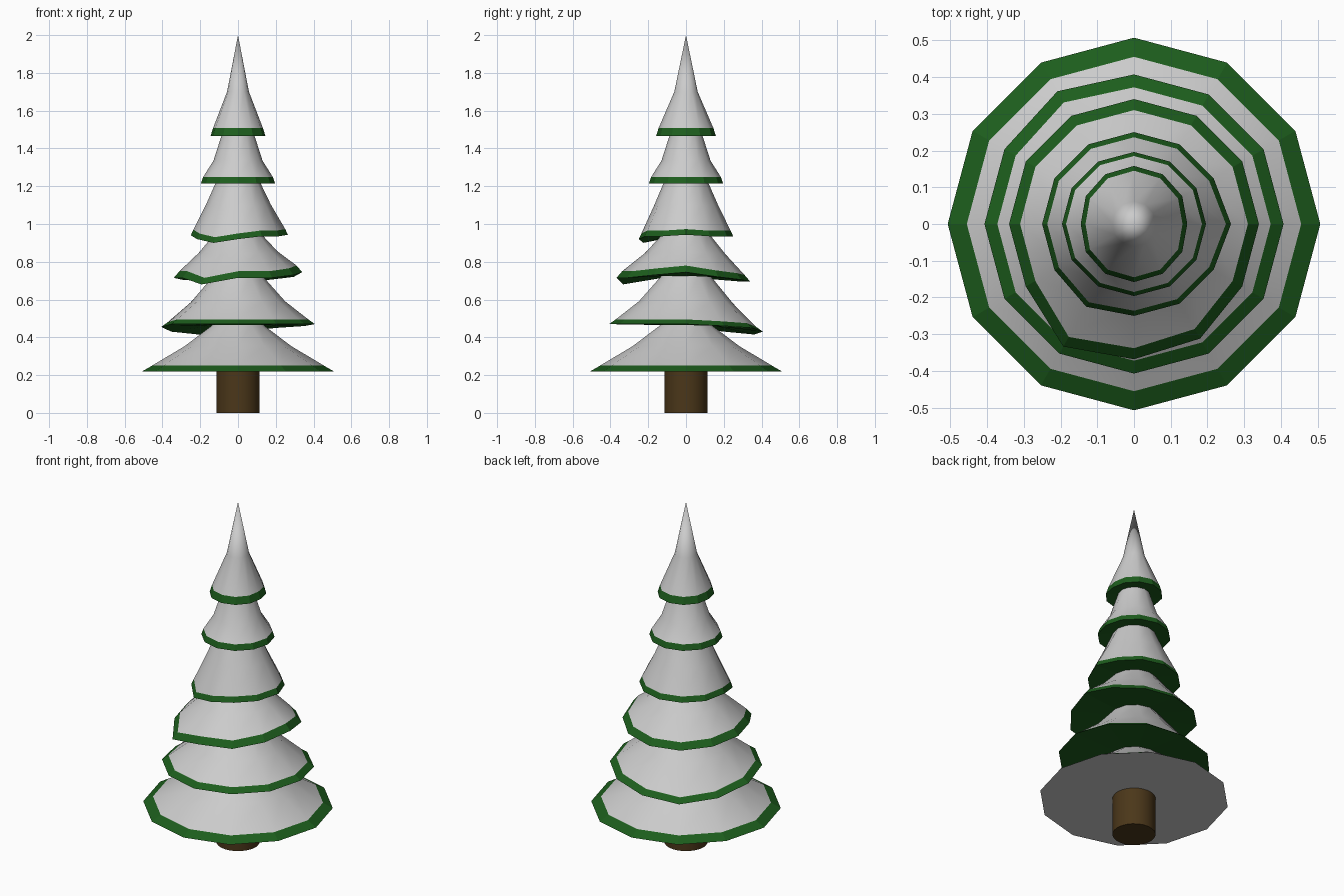
import bpy, bmesh, math

if "Cube" in bpy.data.objects:
    bpy.data.objects.remove(bpy.data.objects["Cube"])

SIDES = 12


def material(name, rgb):
    m = bpy.data.materials.new(name)
    m.diffuse_color = (*rgb, 1)
    m.use_nodes = True
    m.node_tree.nodes["Principled BSDF"].inputs["Base Color"].default_value = m.diffuse_color
    return m


GREEN = material("needle_green", (0.012, 0.11, 0.012))
BROWN = material("bark_brown", (0.07, 0.038, 0.01))


def ring(r, z, weight=0.0, bends={}):
    """Twelve-sided ring; bends maps a corner to (lift, extra radius)."""
    pts = []
    for i in range(SIDES):
        dz, dr = bends.get(i, (0, 0))
        a = math.tau * i / SIDES
        rr = r + dr * weight
        pts.append((rr * math.cos(a), rr * math.sin(a), z + dz * weight))
    return pts


def loft(name, rings, mat=None, smooth=False):
    bm = bmesh.new()
    loops = [[bm.verts.new(p) for p in r] for r in rings]
    for lo, hi in zip(loops, loops[1:]):
        for j in range(SIDES):
            k = (j + 1) % SIDES
            f = bm.faces.new((lo[j], lo[k], hi[k], hi[j]))
            f.smooth = smooth
    bmesh.ops.remove_doubles(bm, verts=bm.verts, dist=1e-5)
    me = bpy.data.meshes.new(name)
    bm.to_mesh(me)
    bm.free()
    if mat:
        me.materials.append(mat)
    ob = bpy.data.objects.new(name, me)
    bpy.context.collection.objects.link(ob)
    return ob


# Tiers: rim, snow edge, middle, neck as (radius, height), then uneven corners
tiers = [
    ((.507, .22), (.455, .25), (.28, .355), (.135, .465), {}),
    ((.407, .47), (.372, .495), (.25, .59), (.13, .725),
     {1: (-.01, 0), 2: (-.02, 0), 3: (-.04, 0), 4: (-.055, .01),
      5: (-.04, 0), 6: (-.015, 0)}),
    ((.34, .715), (.31, .75), (.21, .845), (.125, .945),
     {0: (.03, 0), 1: (.005, 0), 2: (-.01, 0), 3: (-.02, 0), 4: (-.02, 0),
      5: (-.01, 0), 8: (-.035, .045), 9: (0, .028), 10: (0, .02), 11: (.015, 0)}),
    ((.25, .935), (.236, .965), (.17, 1.1), (.115, 1.225),
     {0: (.008, .014), 6: (.005, 0), 7: (-.015, 0), 8: (-.035, .01), 9: (-.015, 0)}),
    ((.196, 1.215), (.185, 1.248), (.13, 1.335), (.085, 1.475), {}),
    ((.145, 1.467), (.132, 1.508), (.058, 1.7), (0, 2.0),
     {i: (0, .013 * abs(math.sin(math.tau * i / 12))) for i in range(12)}),
]

neck = None
for n, (rim, edge, mid, top, bends) in enumerate(tiers, 1):
    rim_r, edge_r = ring(*rim, 1, bends), ring(*edge, 1, bends)
    top_r = ring(*top)
    # Snow covering
    loft(f"snow_tier_{n}", [edge_r, ring(*mid, .3, bends), top_r], smooth=True)
    # Green rim and underside
    loft(f"branch_tier_{n}", ([neck] if neck else []) + [rim_r, edge_r], GREEN)
    neck = top_r

# Pale flat underside of the lowest tier
loft("tree_base", [ring(0, .22), ring(.507, .22)])

# Trunk
bpy.ops.mesh.primitive_cylinder_add(vertices=24, radius=.115, depth=.22,
                                    location=(0, 0, .11))
trunk = bpy.context.object
trunk.name = "trunk"
trunk.data.materials.append(BROWN)
bpy.ops.object.shade_smooth_by_angle()
